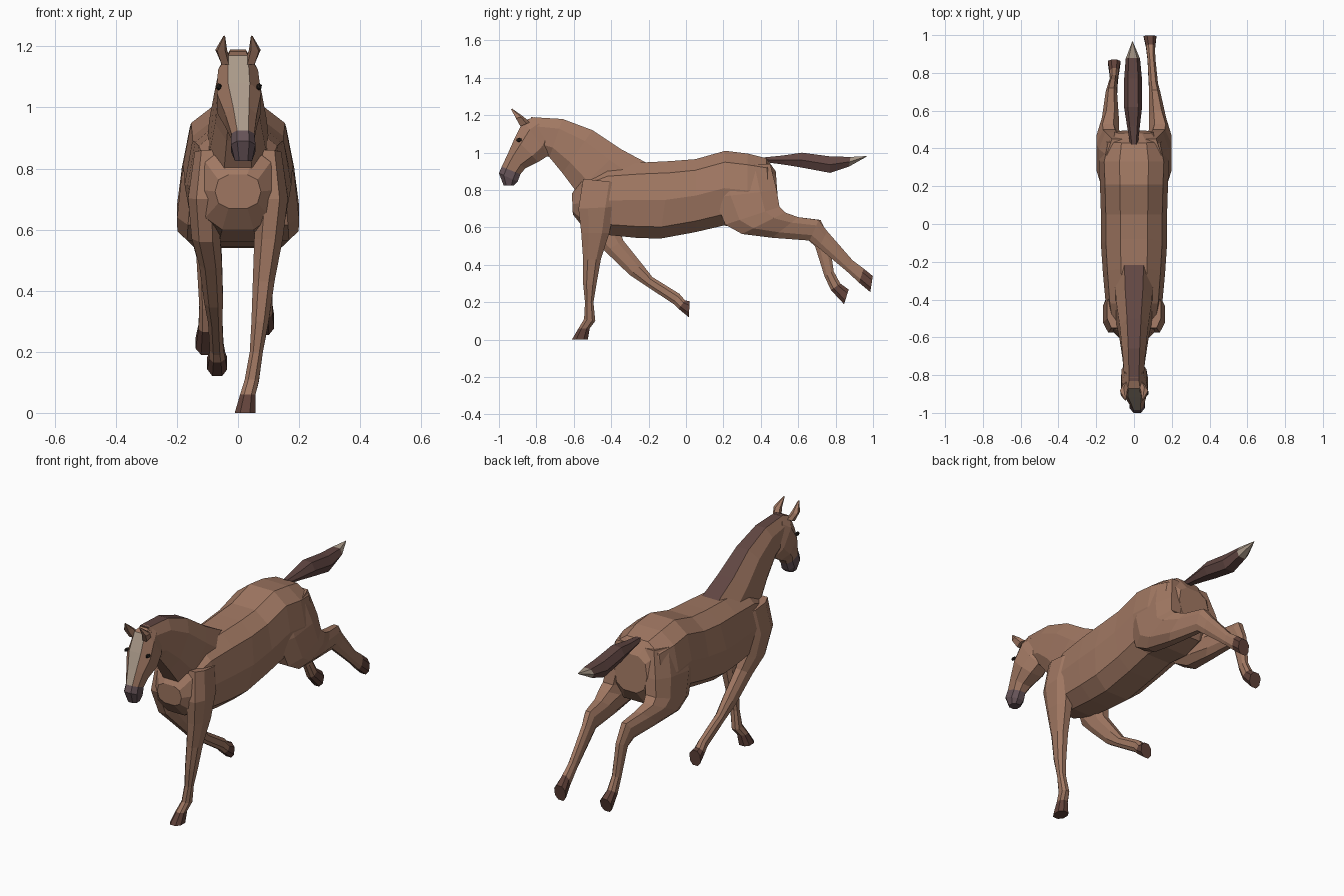
import bpy, bmesh, math


def material(name, rgb):
    m = bpy.data.materials.new(name)
    m.diffuse_color = (*rgb, 1)
    return m


COAT = material("coat", (0.36, 0.19, 0.125))
MANE = material("mane", (0.12, 0.062, 0.055))
PALE = material("pale", (0.40, 0.32, 0.25))
NOSE = material("nose", (0.13, 0.085, 0.095))
HOOF = material("hoof", (0.12, 0.055, 0.042))
DARK = material("eye", (0.02, 0.015, 0.012))


def loft(name, rows, n=8, power=0.8, mats=(COAT,), pick=lambda band, side: 0):
    """Each row: one edge point (y, z), opposite edge point (y, z), centre x, half width."""
    bm = bmesh.new()
    rings = []
    for y1, z1, y2, z2, x, w in rows:
        ring = []
        for i in range(n):
            a = 2 * math.pi * (i - 0.5) / n
            c, s = (math.copysign(abs(v) ** power, v) for v in (math.cos(a), math.sin(a)))
            k = c / abs(math.cos(math.pi / n)) ** power / 2
            ring.append(bm.verts.new((x + w * s, (y1 + y2) / 2 + k * (y1 - y2),
                                      (z1 + z2) / 2 + k * (z1 - z2))))
        rings.append(ring)
    for b, (p, q) in enumerate(zip(rings, rings[1:])):
        for i in range(n):
            j = (i + 1) % n
            bm.faces.new((p[i], p[j], q[j], q[i])).material_index = pick(b, i)
    bm.faces.new(rings[0])
    bm.faces.new(rings[-1]).material_index = pick(len(rows) - 2, -1)
    bmesh.ops.recalc_face_normals(bm, faces=bm.faces)
    me = bpy.data.meshes.new(name)
    bm.to_mesh(me)
    bm.free()
    for m in mats:
        me.materials.append(m)
    ob = bpy.data.objects.new(name, me)
    bpy.context.collection.objects.link(ob)
    return ob


# Barrel, chest and rump
loft("body", [
    (-.61, .78, -.605, .67, 0, .075),
    (-.56, .86, -.55, .60, 0, .125),
    (-.42, .93, -.42, .56, 0, .15),
    (-.24, .947, -.27, .545, 0, .165),
    (-.08, .955, -.14, .54, 0, .175),
    (.05, .965, .05, .575, 0, .175),
    (.21, 1.01, .20, .61, 0, .18),
    (.33, .995, .33, .60, 0, .185),
    (.43, .97, .45, .63, 0, .16),
    (.48, .90, .495, .70, 0, .10)], n=10, power=0.75)

# Neck with dark crest
loft("neck", [
    (-.21, .945, -.50, .66, 0, .11),
    (-.35, 1.02, -.585, .79, 0, .10),
    (-.50, 1.12, -.66, .89, 0, .08),
    (-.66, 1.18, -.73, .975, 0, .065),
    (-.83, 1.19, -.77, 1.0, 0, .055)],
    mats=(COAT, MANE), pick=lambda b, i: int(i == 0))

# Head with pale blaze and dark muzzle
loft("head", [
    (-.81, 1.19, -.72, 1.06, 0, .05),
    (-.87, 1.17, -.735, .985, 0, .07),
    (-.915, 1.08, -.79, .95, .003, .077),
    (-.95, 1.0, -.86, .915, .01, .055),
    (-.985, .925, -.885, .885, .016, .040),
    (-1.0, .89, -.90, .845, .017, .043),
    (-.975, .825, -.92, .825, .018, .03)],
    mats=(COAT, PALE, NOSE),
    pick=lambda b, i: 2 if b > 3 else int(i == 0 and b > 0))

# Ears and eyes
for side, word in ((1, "right"), (-1, "left")):
    loft(word + "_ear", [
        (-.885, 1.14, -.84, 1.16, side * .042, .018),
        (-.91, 1.185, -.87, 1.19, side * .055, .020),
        (-.935, 1.232, -.93, 1.235, side * .045, .003)], n=5)
    bpy.ops.mesh.primitive_ico_sphere_add(subdivisions=1, radius=.017,
                                          location=(side * .066 + .003, -.893, 1.068))
    eye = bpy.context.object
    eye.name = word + "_eye"
    eye.scale = (.6, 1, .7)
    eye.data.materials.append(DARK)

# Tail with pale tip
loft("tail", [
    (.42, .975, .42, .95, 0, .02),
    (.52, .985, .53, .935, -.003, .035),
    (.62, 1.0, .62, .92, -.005, .048),
    (.77, .98, .77, .892, -.005, .047),
    (.88, .977, .87, .925, -.006, .038),
    (.965, .982, .965, .978, -.008, .002)], n=6, mats=(MANE, PALE),
    pick=lambda b, i: int(b == 4))


def leg(name, side, upper, lower):
    rows = [(*r[:4], side * r[4], r[5]) for r in upper] + lower
    last = len(rows) - 3
    loft(name, rows, n=8, power=0.85, mats=(COAT, HOOF), pick=lambda b, i: int(b > last))


# Front legs: one planted, one swung back
shoulder = [(-.55, .86, -.36, .84, .10, .045), (-.575, .70, -.38, .71, .112, .055)]
leg("right_front_leg", 1, shoulder, [
    (-.56, .57, -.41, .57, .10, .05),
    (-.55, .43, -.455, .43, .084, .038),
    (-.55, .30, -.48, .29, .072, .03),
    (-.54, .20, -.495, .20, .06, .023),
    (-.545, .11, -.485, .10, .045, .025),
    (-.575, .06, -.515, .06, .032, .027),
    (-.61, .0, -.525, .0, .023, .036)])
leg("left_front_leg", -1, shoulder, [
    (-.52, .56, -.36, .60, -.105, .05),
    (-.43, .47, -.335, .53, -.09, .04),
    (-.30, .345, -.235, .405, -.08, .033),
    (-.21, .285, -.18, .335, -.075, .025),
    (-.065, .19, -.035, .245, -.07, .024),
    (-.04, .165, -.005, .21, -.068, .028),
    (.015, .12, .02, .205, -.068, .035)])

# Hind legs: both kicked back, with their own lower halves
thigh = [
    (.13, .92, .45, .94, .09, .06),
    (.15, .76, .485, .80, .12, .07),
    (.21, .615, .50, .71, .132, .072),
    (.30, .565, .53, .68, .138, .065),
    (.46, .545, .60, .655, .125, .048)]
leg("right_hind_leg", 1, thigh, [
    (.66, .53, .71, .64, .11, .032),
    (.71, .49, .755, .58, .103, .026),
    (.86, .365, .89, .425, .092, .022),
    (.925, .305, .95, .38, .088, .026),
    (.985, .255, .999, .34, .085, .036)])
leg("left_hind_leg", -1, thigh, [
    (.65, .535, .72, .64, -.12, .032),
    (.69, .50, .765, .54, -.112, .026),
    (.74, .34, .79, .365, -.106, .022),
    (.775, .265, .825, .30, -.105, .026),
    (.845, .19, .87, .268, -.105, .036)])
